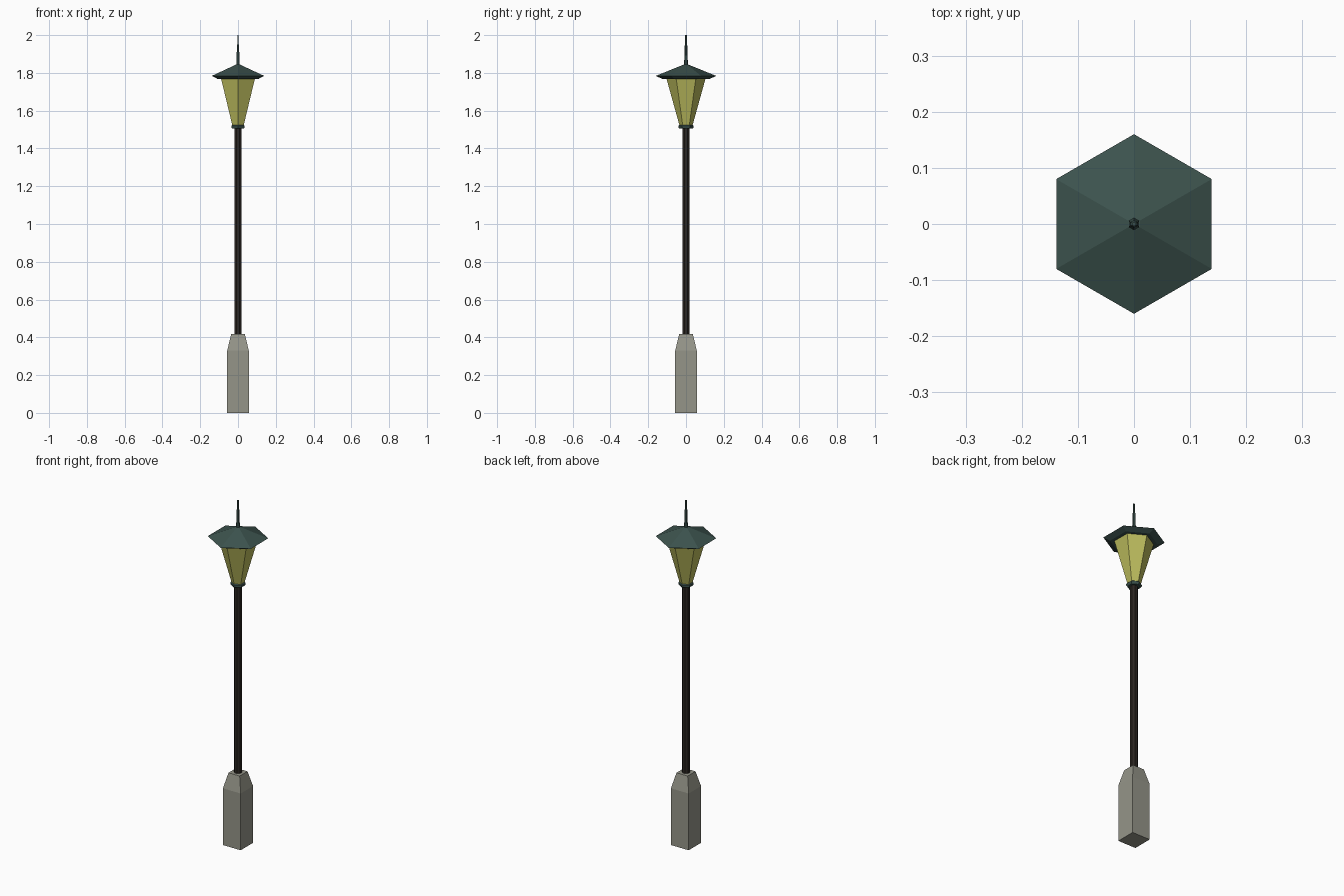
import bpy, bmesh
from math import sin, cos, pi

if "Cube" in bpy.data.objects:
    bpy.data.objects.remove(bpy.data.objects["Cube"])


def material(name, rgb):
    m = bpy.data.materials.new(name)
    m.diffuse_color = (*rgb, 1)
    m.use_nodes = True
    m.node_tree.nodes["Principled BSDF"].inputs["Base Color"].default_value = m.diffuse_color
    return m


STONE = material("stone", (0.30, 0.30, 0.25))
IRON = material("dark_iron", (0.025, 0.02, 0.016))
GREEN = material("green_metal", (0.045, 0.085, 0.075))
GLASS = material("yellow_glass", (0.50, 0.50, 0.11))


def rings(name, sides, profile, mat, turn=0.0):
    """Loft flat-sided rings of (corner radius, z) and cap both ends."""
    bm = bmesh.new()
    loops = [[bm.verts.new((r * cos(turn + 2 * pi * i / sides),
                            r * sin(turn + 2 * pi * i / sides), z))
              for i in range(sides)] for r, z in profile]
    for a, b in zip(loops, loops[1:]):
        for i in range(sides):
            j = (i + 1) % sides
            bm.faces.new((a[i], a[j], b[j], b[i]))
    bm.faces.new(loops[0][::-1])
    bm.faces.new(loops[-1])
    mesh = bpy.data.meshes.new(name)
    bm.to_mesh(mesh)
    bm.free()
    mesh.materials.append(mat)
    obj = bpy.data.objects.new(name, mesh)
    bpy.context.collection.objects.link(obj)
    return obj


SQ = 2 ** 0.5
HEX = pi / 6  # hexagon corners on the +y / -y axis

# square stone foot with tapered shoulders
rings("stone_base", 4, [(0.057 * SQ, 0), (0.057 * SQ, 0.33), (0.036 * SQ, 0.418)], STONE, pi / 4)
# post
rings("post", 8, [(0.021, 0.40), (0.021, 1.51)], IRON, pi / 8)
# collar under the lantern
rings("lantern_collar", 6, [(0.036, 1.505), (0.041, 1.512), (0.041, 1.52), (0.035, 1.525)], GREEN, HEX)
# flared lantern glass
rings("lantern_glass", 6, [(0.034, 1.52), (0.104, 1.772)], GLASS, HEX)
# roof with bevelled underside
rings("lantern_roof", 6, [(0.125, 1.768), (0.16, 1.784), (0.012, 1.844)], GREEN, HEX)
# stepped spire
rings("spire", 6, [(0.011, 1.84), (0.008, 1.89), (0.007, 1.945), (0.004, 1.95), (0.004, 2.0)], GREEN, HEX)
